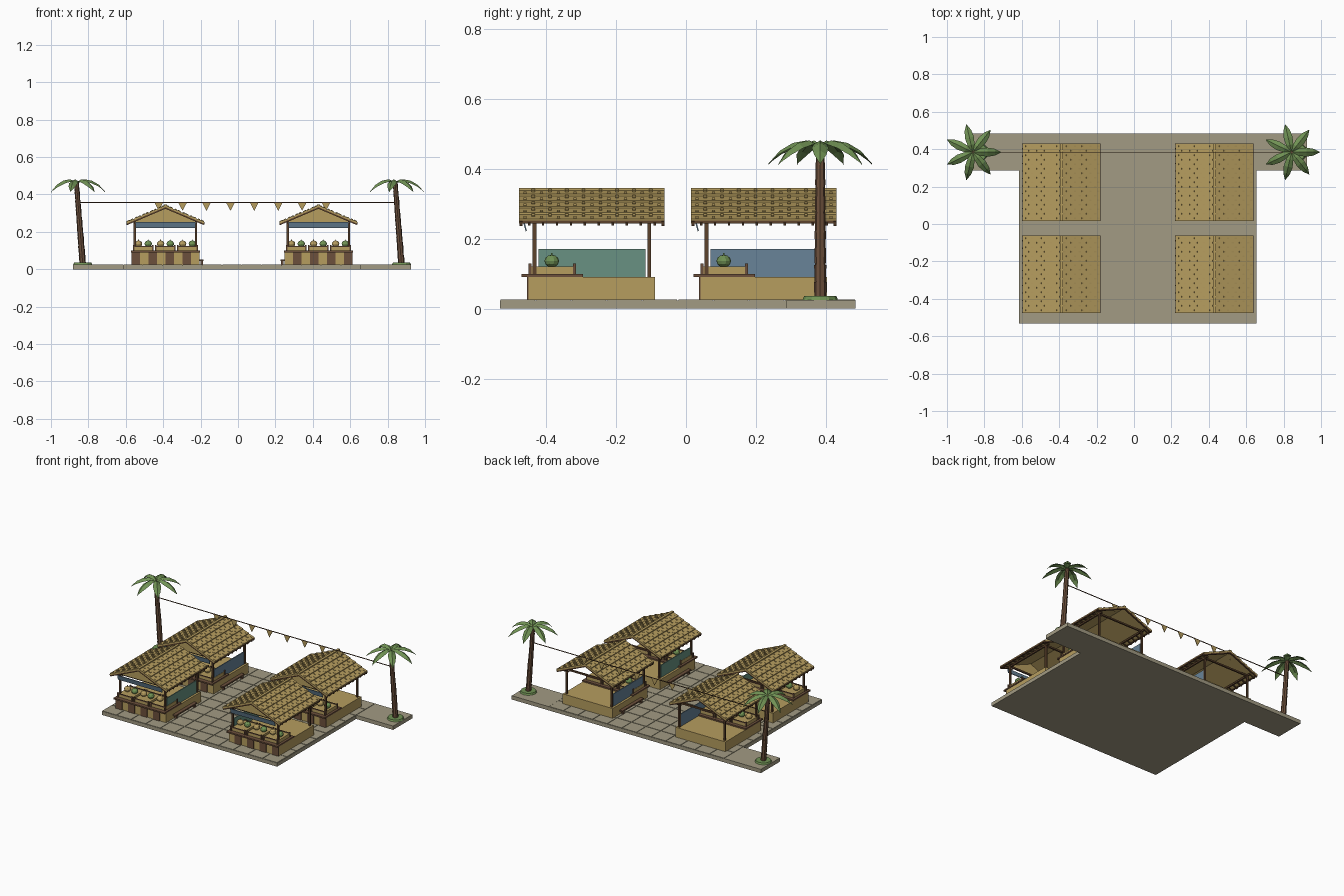
import bpy, bmesh, math
from mathutils import Matrix, Vector

if "Cube" in bpy.data.objects:
    bpy.data.objects.remove(bpy.data.objects["Cube"])


def mat(name, r, g, b):
    m = bpy.data.materials.new(name)
    lin = lambda c: ((c / 255 + 0.055) / 1.055) ** 2.4
    m.diffuse_color = (lin(r), lin(g), lin(b), 1)
    m.use_nodes = True
    m.node_tree.nodes["Principled BSDF"].inputs["Base Color"].default_value = m.diffuse_color
    return m


TAN = mat("straw tan", 182, 157, 95)
BROWN = mat("wood brown", 108, 80, 60)
DARK = mat("dark wood", 92, 66, 44)
STONE = mat("paving stone", 162, 155, 131)
BLUE = mat("blue cloth", 104, 132, 152)
GREEN = mat("green cloth", 104, 145, 130)
LEAF = mat("leaf green", 112, 146, 84)


def finish(name, bm, m):
    bmesh.ops.recalc_face_normals(bm, faces=bm.faces)
    me = bpy.data.meshes.new(name)
    bm.to_mesh(me)
    bm.free()
    me.materials.append(m)
    ob = bpy.data.objects.new(name, me)
    bpy.context.collection.objects.link(ob)
    return ob


def add_box(bm, c, s, rot_y=0, rot_x=0):
    M = (Matrix.Translation(c) @ Matrix.Rotation(rot_y, 4, 'Y')
         @ Matrix.Rotation(rot_x, 4, 'X') @ Matrix.Diagonal((*s, 1)))
    bmesh.ops.create_cube(bm, size=1, matrix=M)


def boxes(name, m, items):
    """items: (x0, x1, y0, y1, z0, z1)"""
    bm = bmesh.new()
    for a, b, c, d, e, f in items:
        add_box(bm, ((a + b) / 2, (c + d) / 2, (e + f) / 2),
                (abs(b - a), abs(d - c), abs(f - e)))
    return finish(name, bm, m)


def add_prism(bm, pts, y0, y1):
    """xz profile extruded along y"""
    f = bm.faces.new([bm.verts.new((x, y0, z)) for x, z in pts])
    r = bmesh.ops.extrude_face_region(bm, geom=[f])
    bmesh.ops.translate(bm, vec=(0, y1 - y0, 0),
                        verts=[v for v in r["geom"] if isinstance(v, bmesh.types.BMVert)])


# paving: L-shaped slab, with separate flagstones on the main court
boxes("paving_slab", STONE, [(-0.615, 0.656, -0.532, 0.485, 0, 0.023)])
boxes("palm_strip", STONE, [(-0.882, -0.615, 0.287, 0.485, 0, 0.025),
                            (0.656, 0.924, 0.287, 0.485, 0, 0.025)])
NX, NY = 12, 10
tw, td = 1.271 / NX, 1.017 / NY
boxes("flagstones", STONE,
      [(-0.615 + i * tw + 0.002, -0.615 + (i + 1) * tw - 0.002,
        -0.532 + j * td + 0.002, -0.532 + (j + 1) * td - 0.002, 0.02, 0.026)
       for i in range(NX) for j in range(NY)])

HW, RIDGE, DROP = 0.207, 0.339, 0.088
ANG = math.atan2(DROP, HW)


def stall(tag, cx, cy, k, cloth):
    """k = +1 when the aisle lies on the +x side"""
    obs = []
    # solid counter with striped front
    obs.append(boxes(tag + "_counter", TAN, [(-0.181, 0.181, -0.181, 0.181, 0.024, 0.09)]))
    w = 0.362 / 8
    obs.append(boxes(tag + "_counter_stripes", BROWN,
                     [(k * (-0.181 + i * w), k * (-0.181 + (i + 1) * w), -0.186, -0.18, 0.026, 0.09)
                      for i in (0, 2, 4, 6)]))
    obs.append(boxes(tag + "_display_ledge", BROWN, [(-0.185, 0.185, -0.202, -0.026, 0.09, 0.099)]))
    # low bench on the aisle side
    obs.append(boxes(tag + "_bench", BROWN,
                     [(k * 0.181, k * 0.203, -0.11, 0.11, 0.044, 0.053)]
                     + [(k * 0.187, k * 0.2, y, y + 0.012, 0.024, 0.045) for y in (-0.1, 0.088)]))
    # crates and their corner posts
    crates, rails = [], []
    for x in (-0.118, 0, 0.118):
        crates.append((x - 0.051, x + 0.051, -0.174, -0.05, 0.099, 0.121))
        for y in (-0.177, -0.05):
            rails.append((x - 0.054, x + 0.054, y - 0.003, y + 0.003, 0.119, 0.125))
            for e in (-1, 1):
                rails.append((x + e * 0.051 - 0.004, x + e * 0.051 + 0.004,
                              y - 0.004, y + 0.004, 0.099, 0.129))
    obs.append(boxes(tag + "_crates", TAN, crates))
    obs.append(boxes(tag + "_crate_frames", BROWN, rails))
    # fruit with little stems
    for col, off, nm in ((TAN, -0.026, "pale_fruit"), (LEAF, 0.026, "green_fruit")):
        bm = bmesh.new()
        for x in (-0.118, 0, 0.118):
            bmesh.ops.create_uvsphere(bm, u_segments=10, v_segments=6, radius=0.021,
                                      matrix=Matrix.Translation((x + off, -0.115, 0.136))
                                      @ Matrix.Diagonal((1, 1, 0.85, 1)))
            add_box(bm, (x + off, -0.115, 0.156), (0.004, 0.004, 0.007))
        obs.append(finish(tag + "_" + nm, bm, col))
    # posts, tie beams and eave beams
    bm = bmesh.new()
    for x in (-0.164, 0.164):
        for y in (-0.164, 0.164):
            add_box(bm, (x, y, 0.173), (0.011, 0.011, 0.168))
            add_box(bm, (x * 0.92, y, 0.237), (0.006, 0.006, 0.035),
                    rot_y=math.copysign(0.8, -x))
        add_box(bm, (x, 0, 0.25), (0.01, 0.38, 0.01))
    for y in (-0.164, 0.164):
        add_box(bm, (0, y, 0.25), (0.34, 0.01, 0.01))
    for s in (-1, 1):
        add_box(bm, (s * 0.203, 0, 0.248), (0.01, 0.414, 0.008))
        for i in range(10):
            add_box(bm, (s * 0.19, -0.18 + i * 0.04, 0.249), (0.04, 0.007, 0.008), rot_y=s * ANG)
    obs.append(finish(tag + "_frame", bm, DARK))
    # barge boards under both roof ends
    bm = bmesh.new()
    for s in (-1, 1):
        for y in (-0.203, 0.203):
            add_box(bm, (s * HW / 2, y, RIDGE - DROP / 2 - 0.008),
                    (math.hypot(HW, DROP), 0.009, 0.014), rot_y=s * ANG)
    obs.append(finish(tag + "_barge_boards", bm, DARK))
    # front gable infill
    bm = bmesh.new()
    add_prism(bm, [(-0.185, 0.253), (0.185, 0.253), (0, 0.331)], -0.178, -0.171)
    obs.append(finish(tag + "_gable", bm, TAN))
    # stepped thatch with rows of straw tabs
    bm = bmesh.new()
    N = 5
    for s in (-1, 1):
        p = lambda t, dz: (s * HW * t, RIDGE - DROP * t + dz)
        prof = []
        for i in range(N):
            prof += [p(i / N, 0.001), p((i + 1) / N, 0.006)]
        add_prism(bm, prof + [p(1, -0.007), p(0, -0.007)], -0.208, 0.208)
        for i in range(N):
            for j in range(17):
                x, z = p((i + 0.75 - 0.4 * (j % 2)) / N, 0.005)
                add_box(bm, (x, -0.192 + j * 0.024, z), (0.013, 0.009, 0.004), rot_y=s * ANG)
    add_box(bm, (0, 0, RIDGE + 0.003), (0.016, 0.416, 0.007))
    obs.append(finish(tag + "_thatch_roof", bm, TAN))
    # cloths: front valance and aisle side screen
    bm = bmesh.new()
    add_box(bm, (0, -0.192, 0.237), (0.322, 0.004, 0.032), rot_x=0.25)
    obs.append(finish(tag + "_valance", bm, BLUE))
    obs.append(boxes(tag + "_side_screen", cloth,
                     [(k * 0.161, k * 0.167, -0.153, 0.153, 0.09, 0.171)]))
    for o in obs:
        o.location = (cx, cy, 0)


for row, cy, cloth in (("front", -0.269, GREEN), ("back", 0.223, BLUE)):
    for side, k in (("left", 1), ("right", -1)):
        stall(row + "_" + side + "_stall", 0.021 - k * 0.409, cy, k, cloth)


def palm(tag, bx):
    by = 0.384
    tx = bx - 0.026
    # leaning trunk made of ringed segments
    bm = bmesh.new()
    n = 9
    for i in range(n):
        c = Vector((bx - 0.034 * (i + 0.5) / n, by, 0.026 + 0.44 * (i + 0.5) / n))
        r = 0.018 - 0.005 * i / n
        bmesh.ops.create_cone(bm, cap_ends=True, segments=8, radius1=r * 0.92, radius2=r,
                              depth=0.44 / n + 0.002,
                              matrix=Matrix.Translation(c) @ Matrix.Rotation(-0.077, 4, 'Y'))
    finish(tag + "_trunk", bm, BROWN)
    # grass disc at the foot
    bm = bmesh.new()
    bmesh.ops.create_cone(bm, cap_ends=True, segments=12, radius1=0.051, radius2=0.046,
                          depth=0.011, matrix=Matrix.Translation((bx, by, 0.03)))
    finish(tag + "_grass", bm, LEAF)
    # seven arched, folded fronds: (distance, height, half width)
    spine = [(0, 0.466, 0.006), (0.04, 0.481, 0.019), (0.08, 0.474, 0.024),
             (0.118, 0.452, 0.018), (0.152, 0.415, 0.001)]
    bm = bmesh.new()
    for q in range(7):
        M = Matrix.Translation((tx - 0.006, by, 0)) @ Matrix.Rotation(q * math.tau / 7, 4, 'Z')
        rows = [[bm.verts.new(M @ Vector((d, e * w, z - abs(e) * w * 0.6 - u)))
                 for e, u in ((-1, 0), (0, 0), (1, 0), (0, 0.004))] for d, z, w in spine]
        for a, b in zip(rows, rows[1:]):
            for i in range(4):
                j = (i + 1) % 4
                bm.faces.new((a[i], a[j], b[j], b[i]))
        bm.faces.new(rows[0])
        bm.faces.new(rows[-1])
    finish(tag + "_fronds", bm, LEAF)


palm("left_palm", -0.83)
palm("right_palm", 0.874)

# bunting between the palms
boxes("bunting_string", DARK, [(-0.855, 0.85, 0.382, 0.386, 0.355, 0.359)])
bm = bmesh.new()
for i in range(8):
    x = -0.424 + i * 0.1278
    add_prism(bm, [(x - 0.023, 0.357), (x + 0.023, 0.357), (x, 0.312)], 0.382, 0.386)
finish("bunting_flags", bm, TAN)
